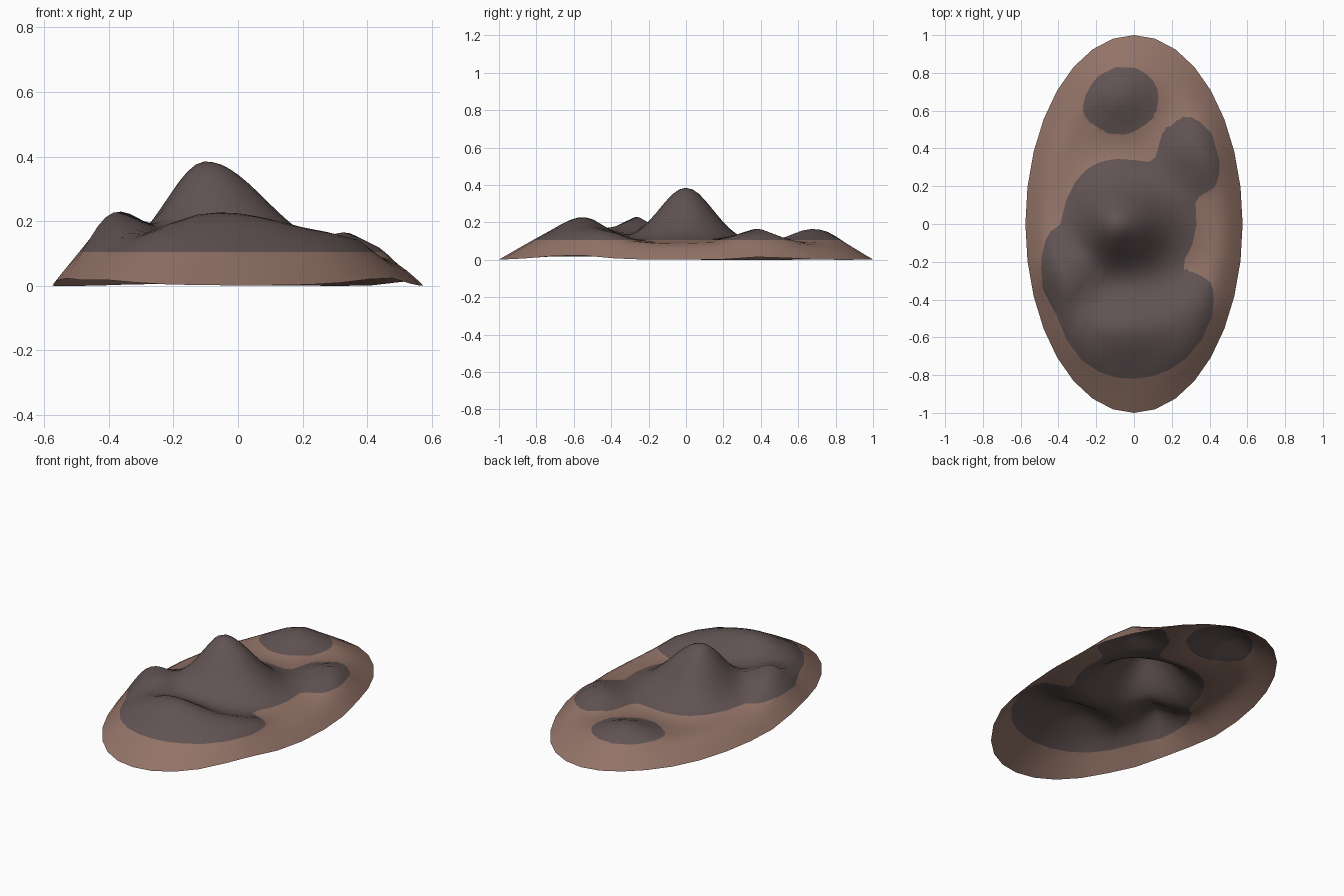
import bpy, bmesh, math

if "Cube" in bpy.data.objects:
    bpy.data.objects.remove(bpy.data.objects["Cube"])

RX, RY = 0.575, 1.0      # island half sizes
SEGS, RINGS = 32, 22
PLATEAU = 0.085
ROCK_LINE = 0.105        # height where earth turns to rock

# Hills: x, y, height, spread left, right, front, back
HILLS = [
    (-0.10, 0.00, 0.300, 0.120, 0.185, 0.145, 0.145),   # main peak
    (-0.06, -0.55, 0.143, 0.200, 0.280, 0.150, 0.120),  # front ridge
    (0.32, -0.40, 0.040, 0.085, 0.085, 0.085, 0.085),   # ridge end
    (-0.37, -0.27, 0.138, 0.100, 0.100, 0.100, 0.100),  # left hill
    (0.33, 0.38, 0.080, 0.110, 0.110, 0.110, 0.110),    # right hill
    (-0.08, 0.68, 0.080, 0.120, 0.120, 0.120, 0.120),   # back hill
]


def height(x, y, r):
    z = PLATEAU * math.sin(math.pi / 2 * min(1, (1 - r) / 0.25))
    for hx, hy, h, left, right, front, back in HILLS:
        u = (x - hx) / (left if x < hx else right)
        v = (y - hy) / (front if y < hy else back)
        z += h * math.exp(-(u * u + v * v) / 2)
    return z


def material(name, color):
    m = bpy.data.materials.new(name)
    m.diffuse_color = (*color, 1)
    m.use_nodes = True
    m.node_tree.nodes["Principled BSDF"].inputs["Base Color"].default_value = m.diffuse_color
    return m


# Open terrain shell made of elliptical rings
bm = bmesh.new()
centre = bm.verts.new((0, 0, height(0, 0, 0)))
rings = []
for i in range(1, RINGS + 1):
    r = i / RINGS
    ring = []
    for j in range(SEGS):
        a = 2 * math.pi * j / SEGS
        x, y = RX * r * math.cos(a), RY * r * math.sin(a)
        ring.append(bm.verts.new((x, y, height(x, y, r))))
    rings.append(ring)
for j in range(SEGS):
    k = (j + 1) % SEGS
    bm.faces.new((centre, rings[0][j], rings[0][k]))
    for a, b in zip(rings, rings[1:]):
        bm.faces.new((a[j], b[j], b[k], a[k]))

# Cut along the rock line and colour by height
bmesh.ops.triangulate(bm, faces=bm.faces[:])
bmesh.ops.bisect_plane(bm, geom=bm.verts[:] + bm.edges[:] + bm.faces[:],
                       plane_co=(0, 0, ROCK_LINE), plane_no=(0, 0, 1))
for f in bm.faces:
    f.material_index = int(f.calc_center_median().z > ROCK_LINE)
    f.smooth = True

mesh = bpy.data.meshes.new("rocky_hills")
bm.to_mesh(mesh)
bm.free()
mesh.materials.append(material("brown earth", (0.29, 0.172, 0.137)))
mesh.materials.append(material("dark grey rock", (0.120, 0.086, 0.086)))
bpy.context.collection.objects.link(bpy.data.objects.new("rocky_hills", mesh))
